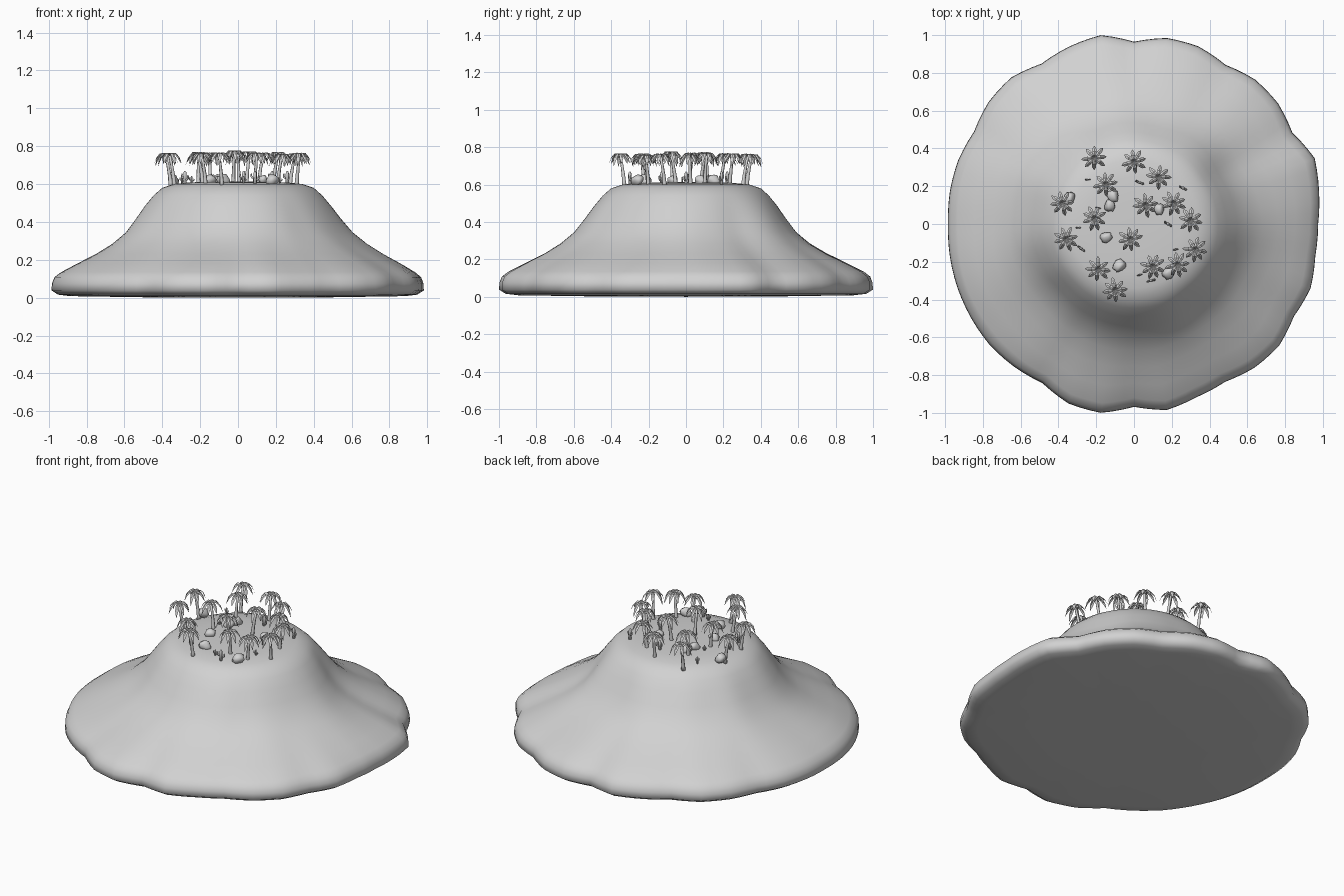
import bpy, bmesh, math, random
from mathutils import Vector, noise

random.seed(4)
cube = bpy.data.objects.get("Cube")
if cube:
    bpy.data.objects.remove(cube)

# One plain material
grey = bpy.data.materials.new("plain_grey")
grey.use_nodes = True
grey.diffuse_color = (0.64, 0.64, 0.64, 1)
grey.node_tree.nodes["Principled BSDF"].inputs["Base Color"].default_value = (0.64, 0.64, 0.64, 1)


def finish(bm, name, smooth=True):
    for f in bm.faces:
        f.smooth = smooth
    mesh = bpy.data.meshes.new(name)
    bm.to_mesh(mesh)
    bm.free()
    mesh.materials.append(grey)
    return mesh


def place(mesh, name, loc=(0, 0, 0), turn=0.0, scale=(1, 1, 1)):
    ob = bpy.data.objects.new(name, mesh)
    bpy.context.collection.objects.link(ob)
    ob.location, ob.rotation_euler, ob.scale = loc, (0, 0, turn), scale
    return ob


def bridge(bm, rings):
    for a, b in zip(rings, rings[1:]):
        n = len(a)
        for i in range(n):
            bm.faces.new((a[i], a[(i + 1) % n], b[(i + 1) % n], b[i]))


def tube(bm, points, radii, sides=7):
    pts = [Vector(p) for p in points]
    rings = []
    for i, (p, r) in enumerate(zip(pts, radii)):
        d = pts[min(i + 1, len(pts) - 1)] - pts[max(i - 1, 0)]
        q = d.to_track_quat("Z", "Y")
        rings.append([bm.verts.new(p + q @ Vector((r * math.cos(t), r * math.sin(t), 0)))
                      for t in (math.tau * k / sides for k in range(sides))])
    bridge(bm, rings)
    bm.faces.new(rings[0])
    bm.faces.new(rings[-1])
    bmesh.ops.recalc_face_normals(bm, faces=bm.faces)


def bump(angle, centre, width):
    d = (angle - centre + math.pi) % math.tau - math.pi
    return math.exp(-(d / width) ** 2)


# Island: turned profile with a scalloped shore and gentle folds on the slope
shore = [.975, .995, 1.018, .968, .995, .998, .972, 1, 1, .965, 1.015, 1, .98, 1.012, 1.005, .978, .99, .99,
         .985, .99, .994, .996, .997, .987, .972, 1.012, 1.015, .968, 1, .975, .965, .993, 1.003, .978, .995, .975]
profile = [(0.5, 0.002), (0.9, 0.008), (0.965, 0.016), (1.0, 0.038), (0.998, 0.075), (0.985, 0.108),
           (0.95, 0.135), (0.86, 0.182), (0.76, 0.232), (0.67, 0.285), (0.595, 0.345),
           (0.54, 0.415), (0.49, 0.485), (0.445, 0.54), (0.4, 0.58), (0.34, 0.6), (0.25, 0.609), (0.12, 0.612)]
segments = 108
bm = bmesh.new()
rings = []
for r, z in profile:
    ring = []
    for k in range(segments):
        t = math.tau * k / segments
        wave = Vector((math.cos(t), math.sin(t), 0))
        step, part = divmod(k * len(shore) / segments, 1)
        a, b = shore[int(step)], shore[(int(step) + 1) % len(shore)]
        rim = max(0, min(1, (r - 0.6) / 0.35))
        scallop = (a + (b - a) * part - 1) * rim
        flank = math.sin(math.pi * min(1, max(0, (z - 0.1) / 0.5)))
        fold = 0.03 * noise.noise(wave * 2.5 + Vector((5, 2, z * 2)))
        valley = 0.05 * bump(t, 0.55, 0.2) + 0.035 * bump(t, 3.9, 0.2)
        rr = r * (1 + scallop + flank * (fold - valley))
        ring.append(bm.verts.new((rr * wave.x, rr * wave.y, z)))
    rings.append(ring)
bridge(bm, rings)
for ring, z in ((rings[0], 0.0), (rings[-1], 0.613)):
    c = bm.verts.new((0, 0, z))
    for i in range(segments):
        bm.faces.new((c, ring[i], ring[(i + 1) % segments]))
bmesh.ops.recalc_face_normals(bm, faces=bm.faces)
place(finish(bm, "island"), "island")

# Palm trunk, origin at the crown
bm = bmesh.new()
tube(bm, [(-0.026, 0, -0.165), (-0.024, 0, -0.14), (-0.019, 0, -0.1), (-0.011, 0, -0.055), (0, 0, 0)],
     [0.014, 0.011, 0.0095, 0.008, 0.007])
trunk = finish(bm, "palm_trunk")

# Palm fronds: folded, arching, pointed leaves that face upward
bm = bmesh.new()
arch = [(0.0, 0.0, 0.003), (0.016, 0.015, 0.007), (0.035, 0.013, 0.011),
        (0.053, -0.008, 0.010), (0.067, -0.046, 0.001)]
fronds = 8
for k in range(fronds):
    t = math.tau * k / fronds + random.uniform(-0.1, 0.1)
    reach = random.uniform(0.94, 1.06)
    drop = random.uniform(0.7, 1.25)
    out, side = Vector((math.cos(t), math.sin(t), 0)), Vector((-math.sin(t), math.cos(t), 0))
    rows = []
    for r, z, w in arch:
        mid = out * r * reach + Vector((0, 0, z * (drop if z < 0 else 1)))
        low = Vector((0, 0, -w * 0.5))
        rows.append([bm.verts.new(p) for p in (mid + side * w + low, mid, mid - side * w + low)])
    for a, b in zip(rows, rows[1:]):
        for i in range(2):
            bm.faces.new((a[i], a[i + 1], b[i + 1], b[i]))
crown = finish(bm, "palm_crown", smooth=False)

palms = [(-.21, .35), (0, .33), (.13, .25), (-.15, .21), (-.38, .11), (-.21, .03),
         (-.36, -.08), (-.02, -.08), (.06, .10), (.21, .11), (.30, .02), (.325, -.135),
         (.23, -.215), (.10, -.225), (-.19, -.24), (-.10, -.35)]
for n, (x, y) in enumerate(palms):
    z = 0.762 - 0.1 * (x * x + y * y) + random.uniform(-0.008, 0.003)
    turn = math.atan2(y, x) + random.uniform(-0.6, 0.6)
    place(trunk, f"palm_trunk_{n + 1}", (x, y, z), turn)
    place(crown, f"palm_crown_{n + 1}", (x, y, z), turn)

# Boulders
bm = bmesh.new()
bmesh.ops.create_icosphere(bm, subdivisions=2, radius=1)
for v in bm.verts:
    v.co *= 1 + 0.4 * noise.noise(v.co * 1.3)
boulder = finish(bm, "boulder")
boulders = [(-.34, .14), (-.11, .15), (-.13, .095), (-.15, -.07), (-.075, -.22), (.135, .08), (.18, -.26)]
for n, (x, y) in enumerate(boulders):
    s = random.uniform(0.9, 1.1)
    place(boulder, f"boulder_{n + 1}", (x, y, 0.622), random.uniform(0, 6),
          (0.035 * s, 0.027 * s, 0.029 * s))

# Small cacti with two bent arms
bm = bmesh.new()
tube(bm, [(0, 0, -0.01), (0, 0, 0.045), (0, 0, 0.055), (0, 0, 0.06)], [0.008, 0.008, 0.006, 0.002])
for s, h in ((1, 0.018), (-1, 0.026)):
    tube(bm, [(0, 0, h), (s * 0.012, 0, h), (s * 0.018, 0, h + 0.006),
              (s * 0.018, 0, h + 0.018), (s * 0.018, 0, h + 0.022)],
         [0.005, 0.005, 0.005, 0.004, 0.001], 6)
cactus = finish(bm, "cactus")
cacti = [(.26, .19), (.03, .22), (.18, 0), (-.19, .085), (-.28, -.13), (-.295, -.02),
         (.22, -.135), (.09, -.30), (-.245, .235), (.03, -.27)]
for n, (x, y) in enumerate(cacti):
    s = 1.1 if n in (0, 1, 2, 4, 7) else 0.65
    place(cactus, f"cactus_{n + 1}", (x, y, 0.604), random.uniform(-0.7, 0.3), (s, s, s))
